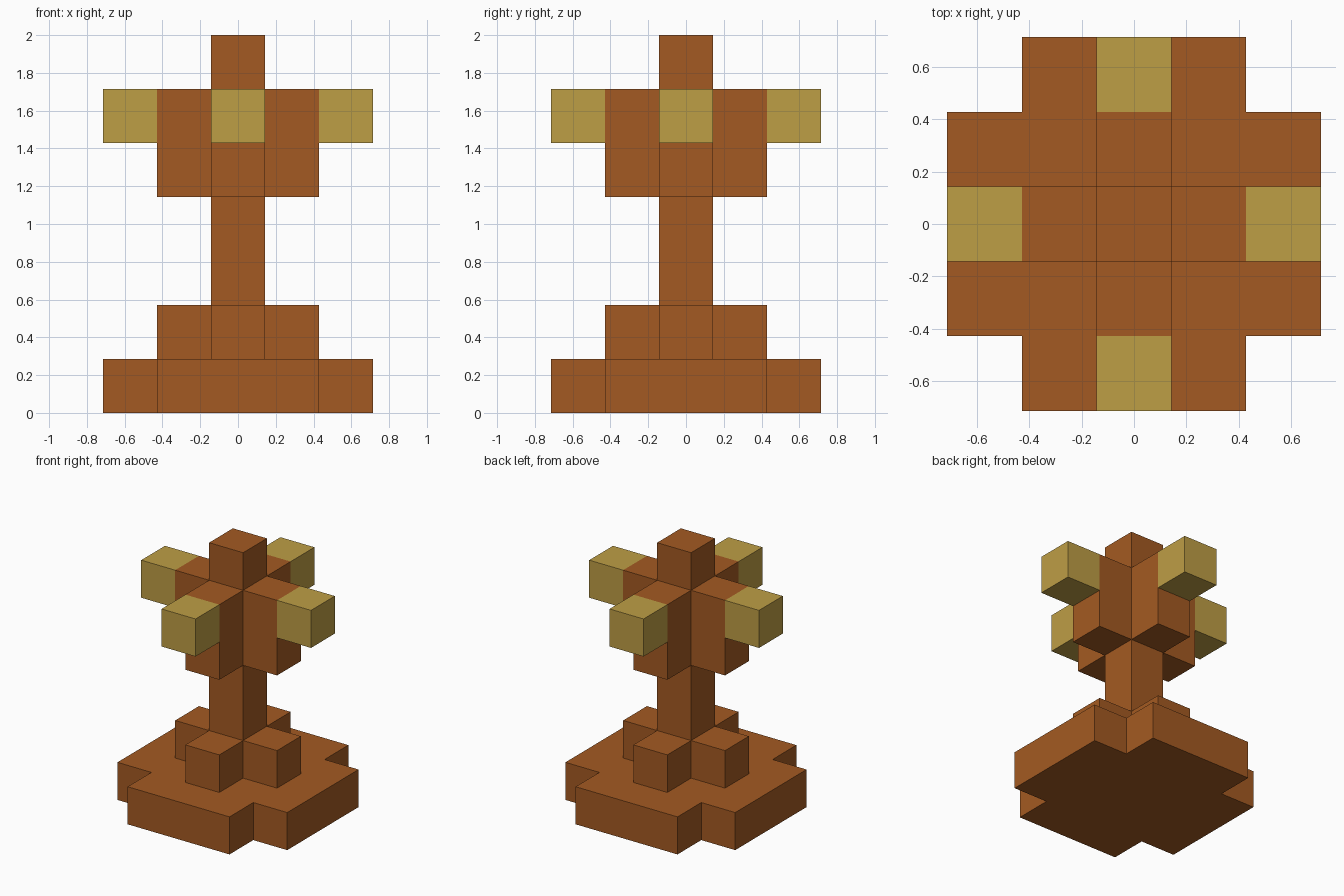
import bpy
import bmesh
from math import cos, sin, pi

if "Cube" in bpy.data.objects:
    bpy.data.objects.remove(bpy.data.objects["Cube"], do_unlink=True)

U = 2 / 7  # block size: the model is seven blocks tall


def make_material(name, color):
    mat = bpy.data.materials.new(name)
    mat.use_nodes = True
    mat.diffuse_color = color
    mat.node_tree.nodes["Principled BSDF"].inputs["Base Color"].default_value = color
    return mat


brown = make_material("warm brown", (0.37, 0.102, 0.016, 1))
gold = make_material("dull gold", (0.515, 0.342, 0.06, 1))


def prism(name, outline, bottom, top, mat):
    """Extrude a flat outline, measured in blocks, from bottom to top."""
    bm = bmesh.new()
    face = bm.faces.new([bm.verts.new((x * U, y * U, bottom * U)) for x, y in outline])
    grown = bmesh.ops.extrude_face_region(bm, geom=[face])
    verts = [v for v in grown["geom"] if isinstance(v, bmesh.types.BMVert)]
    bmesh.ops.translate(bm, verts=verts, vec=(0, 0, (top - bottom) * U))
    bmesh.ops.recalc_face_normals(bm, faces=bm.faces)
    mesh = bpy.data.meshes.new(name)
    bm.to_mesh(mesh)
    bm.free()
    mesh.materials.append(mat)
    obj = bpy.data.objects.new(name, mesh)
    bpy.context.collection.objects.link(obj)
    return obj


def cross(reach, half):
    """Plus-shaped outline: one arm corner set turned four times."""
    points = []
    for k in range(4):
        c, s = round(cos(k * pi / 2)), round(sin(k * pi / 2))
        for x, y in ((reach, -half), (reach, half), (half, half)):
            points.append((x * c - y * s, x * s + y * c))
    return points


def square(cx=0, cy=0):
    return [(cx + x, cy + y) for x, y in ((-.5, -.5), (.5, -.5), (.5, .5), (-.5, .5))]


# Stepped base
prism("base_plate", cross(2.5, 1.5), 0, 1, brown)
prism("base_step", cross(1.5, 0.5), 1, 2, brown)

# Post, head and finial
prism("post", square(), 2, 4, brown)
prism("head", cross(1.5, 0.5), 4, 6, brown)
prism("finial", square(), 6, 7, brown)

# Gold blocks at the ends of the head arms
for side, x, y in (("left", 2, 0), ("right", -2, 0), ("front", 0, -2), ("back", 0, 2)):
    prism(side + "_arm_tip", square(x, y), 5, 6, gold)
